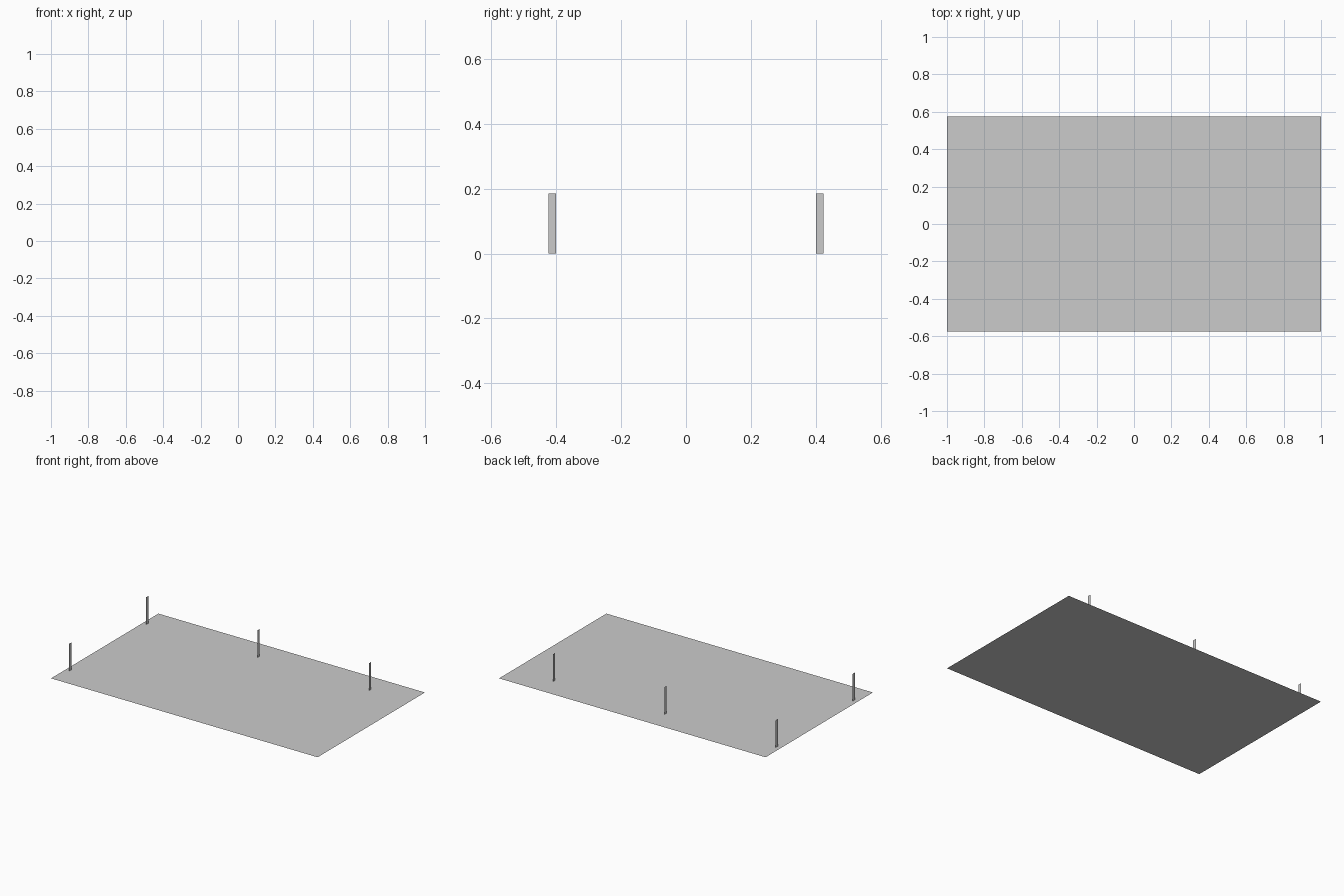
import bpy

if "Cube" in bpy.data.objects:
    bpy.data.objects.remove(bpy.data.objects["Cube"])


def quad(name, corners):
    mesh = bpy.data.meshes.new(name)
    mesh.from_pydata(corners, [], [range(4)])
    obj = bpy.data.objects.new(name, mesh)
    bpy.context.collection.objects.link(obj)
    return obj


# Flat base sheet
X, Y = 1.0, 0.575
quad("base_sheet", [(-X, -Y, 0), (X, -Y, 0), (X, Y, 0), (-X, Y, 0)])

# Upright paper-thin strips facing the right side
HALF_W, HEIGHT = 0.012, 0.185


def strip(name, x, y):
    quad(name, [(x, y - HALF_W, 0), (x, y + HALF_W, 0),
                (x, y + HALF_W, HEIGHT), (x, y - HALF_W, HEIGHT)])


# One strip at the front left, three along the back
strip("front_post", -0.97, -0.412)
for i in range(3):
    strip(f"back_post_{i + 1}", -0.97 + 0.836 * i, 0.412)
